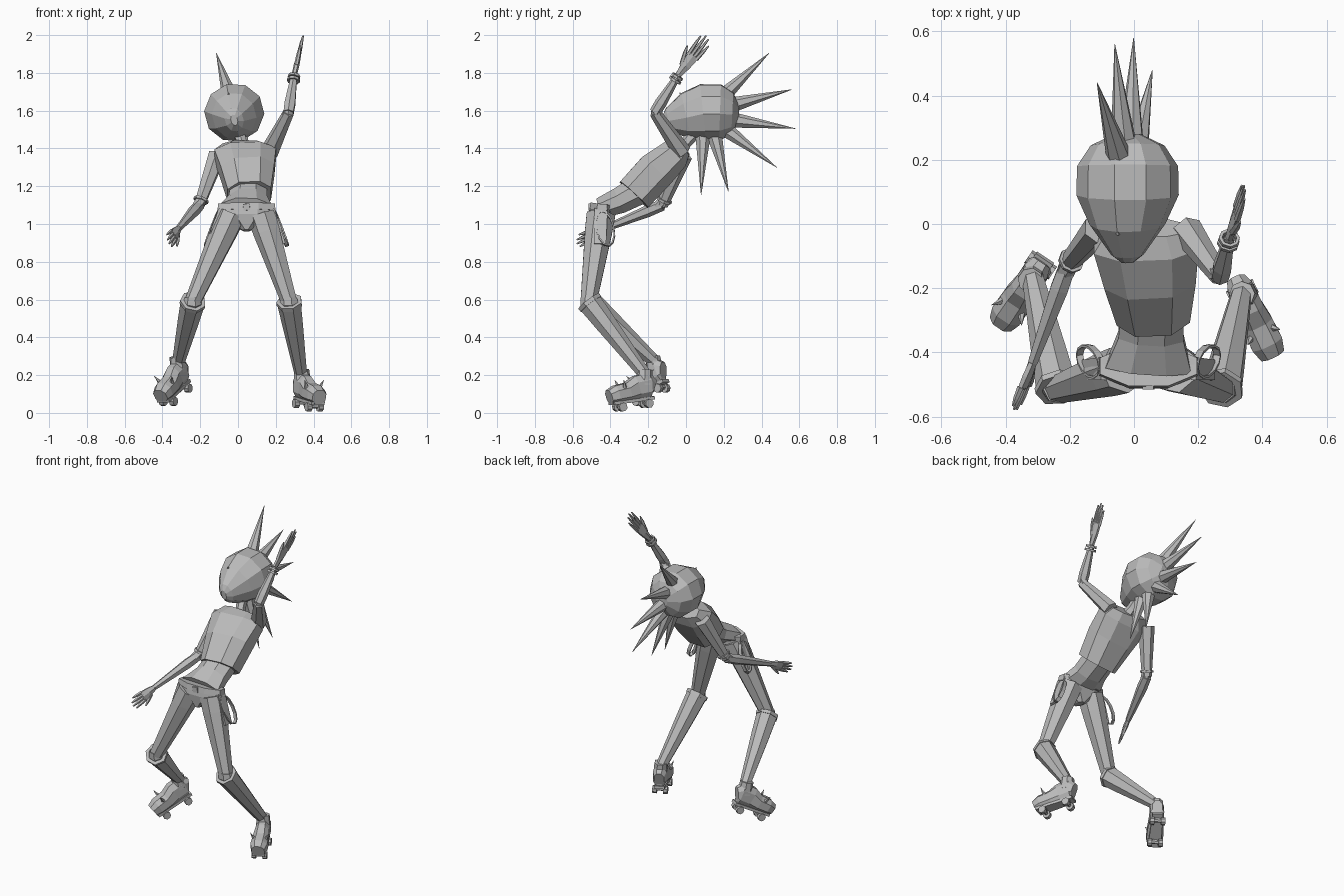
import bpy, bmesh, math
from mathutils import Vector as V

cube = bpy.data.objects.get("Cube")
if cube:
    bpy.data.objects.remove(cube, do_unlink=True)

grey = bpy.data.materials.new("plain grey")
grey.use_nodes = True
grey.diffuse_color = (0.5, 0.5, 0.5, 1)
grey.node_tree.nodes["Principled BSDF"].inputs["Base Color"].default_value = (0.5, 0.5, 0.5, 1)


def finish(name, bm):
    bmesh.ops.recalc_face_normals(bm, faces=bm.faces)
    me = bpy.data.meshes.new(name)
    bm.to_mesh(me)
    bm.free()
    me.materials.append(grey)
    ob = bpy.data.objects.new(name, me)
    bpy.context.collection.objects.link(ob)
    return ob


def loft(name, rings, sides=8, ref=(1, 0, 0), turn=0.5, closed=False, power=1):
    """Skin rings of (centre, half width along ref, half depth); power below 1 is boxier."""
    bm = bmesh.new()
    pts = [V(r[0]) for r in rings]
    n, loops = len(pts), []
    soft = lambda x: math.copysign(abs(x) ** power, x)
    for i, (_, a, b) in enumerate(rings):
        if closed:
            t = pts[(i + 1) % n] - pts[i - 1]
        else:
            t = pts[min(i + 1, n - 1)] - pts[max(i - 1, 0)]
        t.normalize()
        u = V(ref) - t * t.dot(V(ref))
        u.normalize()
        v = t.cross(u)
        k = [math.tau * (j + turn) / sides for j in range(sides)]
        loops.append([bm.verts.new(pts[i] + u * a * soft(math.cos(c)) + v * b * soft(math.sin(c)))
                      for c in k])
    for i in range(n if closed else n - 1):
        p, q = loops[i], loops[(i + 1) % n]
        for j in range(sides):
            m = (j + 1) % sides
            bm.faces.new((p[j], p[m], q[m], q[j]))
    if not closed:
        bm.faces.new(loops[0])
        bm.faces.new(loops[-1])
    return finish(name, bm)


def tube(name, points, radii, sides=6, ref=(1, 0, 0.1)):
    return loft(name, [(p, r, r) for p, r in zip(points, radii)], sides, ref)


def ring(name, centre, u, v, thick, width, sides=12):
    """A flat band running round the ellipse spanned by u and v."""
    c, u, v = V(centre), V(u), V(v)
    k = [math.tau * i / sides for i in range(sides)]
    rows = [(c + u * math.cos(a) + v * math.sin(a), width * 1.4, thick * 1.4) for a in k]
    return loft(name, rows, 4, u.cross(v).normalized(), 0.5, True)


# Head: an egg lying along y, rolled a little
head = [(-0.12, 1.55, .018, .03), (-0.095, 1.552, .05, .065), (0, 1.572, .118, .128),
        (.09, 1.59, .16, .156), (.18, 1.59, .158, .155), (.245, 1.585, .115, .115), (.28, 1.585, .04, .045)]
loft("head", [((-0.02, y, z), a, b) for y, z, a, b in head], 10, (1, 0, .27))
loft("nose", [((-.05, .0, 1.655), .032, .036), ((-.05, -.035, 1.695), .002, .002)], 3, turn=.75)
tube("neck", [(.035, -.03, 1.39), (.02, .0, 1.43), (0, .06, 1.5)], [.04, .03, .035])

# Mohawk spikes: base and tip in side profile, leaning with the roll of the head
spikes = [(.20, 1.68, .44, 1.905), (.245, 1.63, .56, 1.712), (.25, 1.55, .58, 1.505),
          (.21, 1.50, .48, 1.3), (.15, 1.47, .225, 1.17), (.09, 1.47, .08, 1.153)]
for i, (by, bz, ty, tz) in enumerate(spikes):
    base = V((-.02 - .27 * (bz - 1.59), by, bz))
    tip = V((-.115 + .285 * (1.905 - tz), ty, tz))
    tube(f"hair_spike_{i + 1}", [base, tip], [.042, .001], 7)

# Torso leaning back from the hips
loft("shirt", [((.06, -.275, 1.155), .122, .108), ((.05, -.16, 1.28), .152, .11),
               ((.038, -.06, 1.368), .174, .09), ((.04, -.01, 1.405), .13, .05)], 8, power=.8)
loft("midriff", [((.058, -.24, 1.185), .105, .085), ((.053, -.35, 1.125), .11, .075),
                 ((.045, -.45, 1.085), .145, .06)], 8)
loft("pelvis", [((.045, -.445, 1.105), .155, .062), ((.045, -.45, 1.045), .155, .068),
                ((.045, -.46, .965), .022, .045)], 8)
loft("belt", [((.045, -.447, 1.07), .166, .07), ((.045, -.442, 1.105), .163, .068)], 8)
tube("belt_buckle", [(.045, -.5, 1.09), (.045, -.515, 1.09)], [.026, .024], 4)

# Arms
l_sh, l_el, l_wr = V((.165, -.02, 1.38)), V((.268, -.165, 1.59)), V((.298, -.04, 1.79))
r_sh, r_el, r_wr = V((-.11, -.015, 1.365)), V((-.205, -.125, 1.1)), V((-.315, -.43, .975))
for side, sh, el, wr in (("left", l_sh, l_el, l_wr), ("right", r_sh, r_el, r_wr)):
    tube(side + "_upper_arm", [sh, sh.lerp(el, .25), el], [.05, .045, .03])
    tube(side + "_forearm", [el, el.lerp(wr, .25), wr], [.03, .032, .017])
    tube(side + "_elbow", [el.lerp(sh, .08), el.lerp(wr, .08)], [.03, .03])


def cuff(name, a, b, t, r):
    a, b = V(a), V(b)
    d = (b - a).normalized()
    u = d.orthogonal().normalized()
    ring(name, a.lerp(b, t), u * r, d.cross(u) * r, .005, .007, 8)


cuff("left_bracelet_lower", l_el, l_wr, .86, .03)
cuff("left_bracelet_upper", l_el, l_wr, .95, .028)
cuff("right_arm_cuff", r_sh, r_el, .9, .036)


def hand(side, wrist, tip, across):
    """Flat palm, four spread fingers and a thumb on the across side."""
    d = tip - wrist
    w = V(across)
    w = (w - d * w.dot(d) / d.length_squared).normalized()
    loft(side + "_palm", [(wrist, .018, .014), (wrist + d * .25, .03, .015),
                          (wrist + d * .52, .036, .012)], 6, w)
    for i, reach in enumerate((.93, 1, .97, .86)):
        k = 1.5 - i
        a, b = wrist + d * .48 + w * k * .017, wrist + d * reach + w * k * .022
        tube(f"{side}_finger_{i + 1}", [a, a.lerp(b, .6), b], [.011, .009, .004], 5)
    a = wrist + d * .2 + w * .02
    b = wrist + d * .6 + w * .058
    tube(side + "_thumb", [a, a.lerp(b, .6), b], [.012, .011, .004], 5)


hand("left", l_wr, V((.345, .115, 1.99)), (0, -1, .3))
hand("right", r_wr, V((-.37, -.58, .905)), (.25, -.2, -1))


def skate(side, ankle, heel, forward):
    """Boot body lofted heel to toe, with sole plate, axles, wheels and studs."""
    o, f = V(heel), V(forward).normalized()
    s = f.cross(V((0, 0, 1))).normalized()
    up = s.cross(f)
    at = lambda a, b, c=0: o + f * a + up * b + s * c
    loft(side + "_boot", [(at(-.05, -.065), .032, .045), (at(-.03, -.055), .044, .072),
                          (at(.045, -.06), .045, .07), (at(.1, -.075), .052, .055),
                          (at(.17, -.08), .054, .052), (at(.21, -.088), .042, .04)], 8, s, power=.85)
    tube(side + "_ankle", [V(ankle) + up * .03, at(0, -.05)], [.04, .046], 8, s)
    loft(side + "_sole_plate", [(at(-.04, -.122), .045, .012), (at(.2, -.122), .055, .012)], 4, s)
    for spot, a in (("rear", 0), ("front", .155)):
        tube(f"{side}_{spot}_axle", [at(a, -.142, -.04), at(a, -.142, .04)], [.012, .012], 6, f)
        tube(f"{side}_{spot}_truck", [at(a, -.115), at(a, -.145)], [.022, .014], 4, f)
        for c in (-1, 1):
            tube(f"{side}_{spot}_wheel_{'inner' if c < 0 else 'outer'}",
                 [at(a, -.147, c * .02), at(a, -.147, c * .046)], [.024, .024], 8, f)
    for c in (-1, 1):
        tube(side + "_boot_stud", [at(.13, -.05, c * .036), at(.14, -.005, c * .056)], [.013, .001], 5)


# Legs, flared socks, skates and hip loops
legs = {"left": (1, (.125, -.45, 1.05), (.272, -.515, .59), (.335, -.215, .2),
                 (.345, -.228, .196), (.42, -.88, -.12)),
        "right": (-1, (-.032, -.45, 1.05), (-.238, -.515, .59), (-.315, -.165, .27),
                  (-.328, -.182, .262), (-.5, -.74, -.45))}
for side, (m, hip, knee, ankle, heel, fwd) in legs.items():
    h, k, a = V(hip), V(knee), V(ankle)
    tube(side + "_thigh", [h, h.lerp(k, .2), k], [.078, .074, .044], 7)
    tube(side + "_knee", [k + V((0, 0, .02)), k, k.lerp(a, .1)], [.044, .05, .05], 7)
    tube(side + "_shin", [k.lerp(a, .02), k.lerp(a, .3), a], [.066, .058, .034], 7)
    tube(side + "_sock_rim", [k.lerp(a, -.005), k.lerp(a, .04)], [.07, .07], 7)
    skate(side, ankle, heel, fwd)
    ring(side + "_hip_loop", (.045 + m * .18, -.428, .975), (m * .035, .02, -.09), (0, .045, .01), .004, .011)
    loft(side + "_hip_flap", [((.045 + m * .14, -.45, 1.08), .012, .05),
                              ((.045 + m * .2, -.455, .895), .01, .045)], 4)
